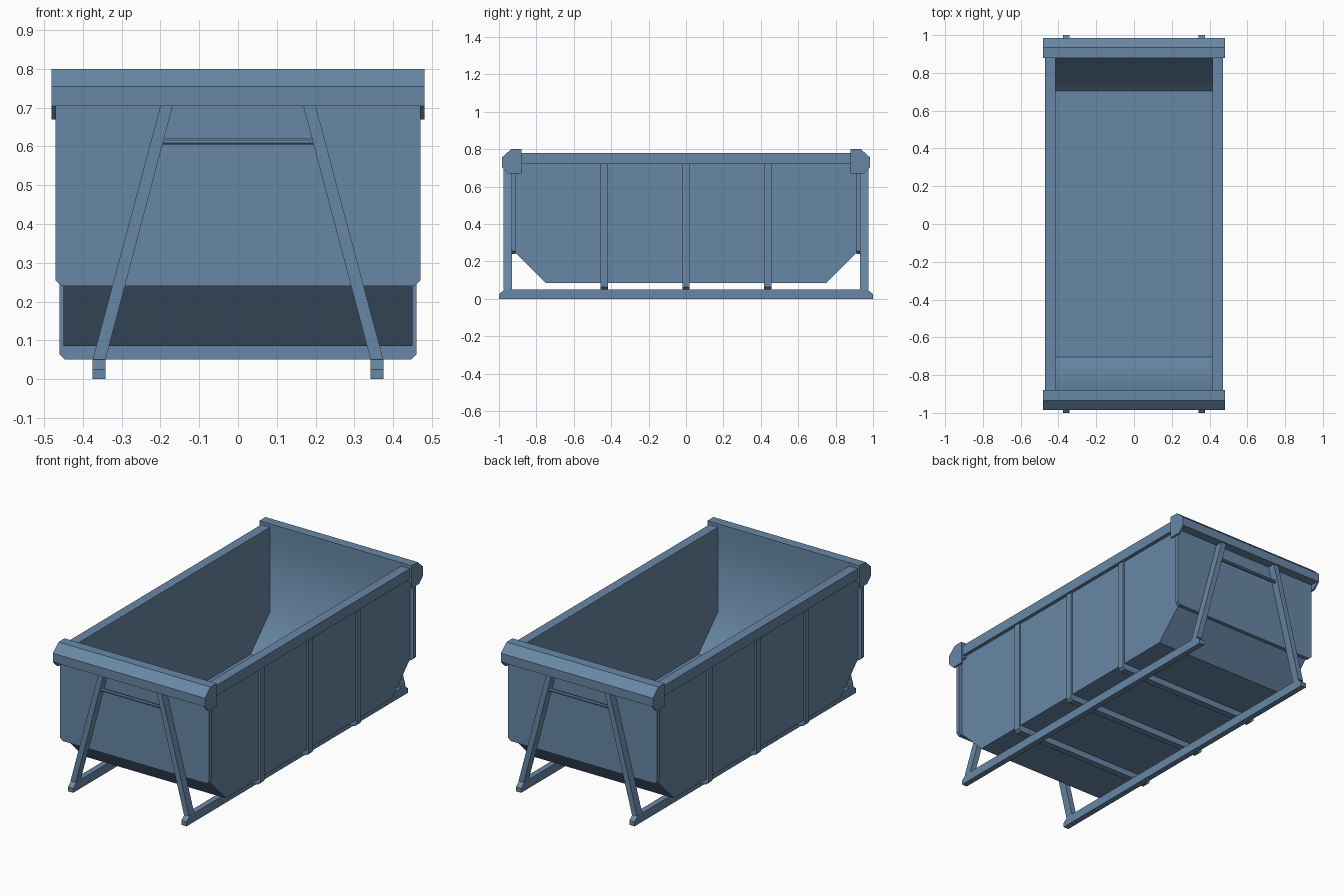
import bpy, bmesh, math

if "Cube" in bpy.data.objects:
    bpy.data.objects.remove(bpy.data.objects["Cube"])

steel = bpy.data.materials.new("steel blue paint")
steel.diffuse_color = (0.14, 0.245, 0.38, 1)
steel.use_nodes = True
steel.node_tree.nodes["Principled BSDF"].inputs["Base Color"].default_value = steel.diffuse_color


def prism(name, pts, lo, hi, axis="x"):
    """Extrude a closed profile: axis x takes (y, z) points, axis y takes (x, z)."""
    def co(p, t):
        return (t, p[0], p[1]) if axis == "x" else (p[0], t, p[1])
    bm = bmesh.new()
    a = [bm.verts.new(co(p, lo)) for p in pts]
    b = [bm.verts.new(co(p, hi)) for p in pts]
    n = len(pts)
    bm.faces.new(a)
    bm.faces.new(b[::-1])
    for i in range(n):
        j = (i + 1) % n
        bm.faces.new((a[j], a[i], b[i], b[j]))
    bmesh.ops.recalc_face_normals(bm, faces=bm.faces)
    me = bpy.data.meshes.new(name)
    bm.to_mesh(me)
    bm.free()
    me.materials.append(steel)
    ob = bpy.data.objects.new(name, me)
    bpy.context.collection.objects.link(ob)
    return ob


def rect(a0, a1, z0, z1):
    return [(a0, z0), (a1, z0), (a1, z1), (a0, z1)]


def both(half):
    """Complete a half profile by mirroring it about zero."""
    return half + [(-a, z) for a, z in reversed(half)]


def trough(outer, inner):
    """U-shaped closed profile; both halves run from top to bottom."""
    return both(outer) + both(inner)[::-1]


# hopper: side walls plus a bent floor and end shell
wall = [(0.914, 0.72), (0.914, 0.249), (0.75, 0.085)]
inside = [(0.88, 0.72), (0.88, 0.295), (0.705, 0.12)]
shell = prism("floor_and_ends", trough(wall, inside), -0.415, 0.415)
for f in shell.data.polygons:   # soft bend between inner end wall and slope
    c, n = f.center, f.normal
    f.use_smooth = abs(n.x) < 0.1 and c.y * n.y < -0.1

for s in (-1, 1):
    side = "right" if s > 0 else "left"
    end = "back" if s > 0 else "front"

    def span(a, b):
        return (a, b) if s > 0 else (-b, -a)

    prism(side + "_wall", both(wall), *span(0.415, 0.45))
    prism(side + "_rim", rect(-0.882, 0.882, 0.72, 0.78), *span(0.415, 0.47))

    # skid with clipped ends
    prism(side + "_skid", both([(1.0, 0), (1.0, 0.025), (0.97, 0.05)]),
          *span(0.342, 0.375))

    # end plate with clipped lower corners
    prism(end + "_plate", both([(0.455, 0.24), (0.471, 0.255), (0.471, 0.71)]),
          *span(0.912, 0.933), axis="y")

    # end rim beam and its deeper caps
    beam = [(0.88, 0.705), (0.88, 0.80), (0.935, 0.80), (0.985, 0.755), (0.985, 0.705)]
    cap = [(0.88, 0.67), (0.88, 0.705), (0.985, 0.705), (0.95, 0.67)]
    prism(end + "_rim", [(s * y, z) for y, z in beam], -0.481, 0.481)
    for k in (-1, 1):
        prism(end + "_rim_cap", [(s * y, z) for y, z in cap],
              *sorted((k * 0.47, k * 0.481)))
        # splayed leg
        prism(end + "_leg", [(k * x, z) for x, z in
              ((0.342, 0.05), (0.375, 0.05), (0.2, 0.706), (0.168, 0.706))],
              *span(0.931, 0.977), axis="y")

    # lifting bar between the legs
    bar = [(s * 0.955 + 0.009 * math.cos(math.pi * (i + 0.5) / 4),
            0.613 + 0.009 * math.sin(math.pi * (i + 0.5) / 4)) for i in range(8)]
    prism(end + "_lifting_bar", bar, -0.195, 0.195)

# U-shaped ribs under the floor and up the sides
rib_out = [(0.46, 0.722), (0.46, 0.063), (0.446, 0.05)]
rib_in = [(0.449, 0.722), (0.449, 0.086)]
for y in (-0.437, 0, 0.437):
    prism("rib", trough(rib_out, rib_in), y - 0.019, y + 0.019, axis="y")
